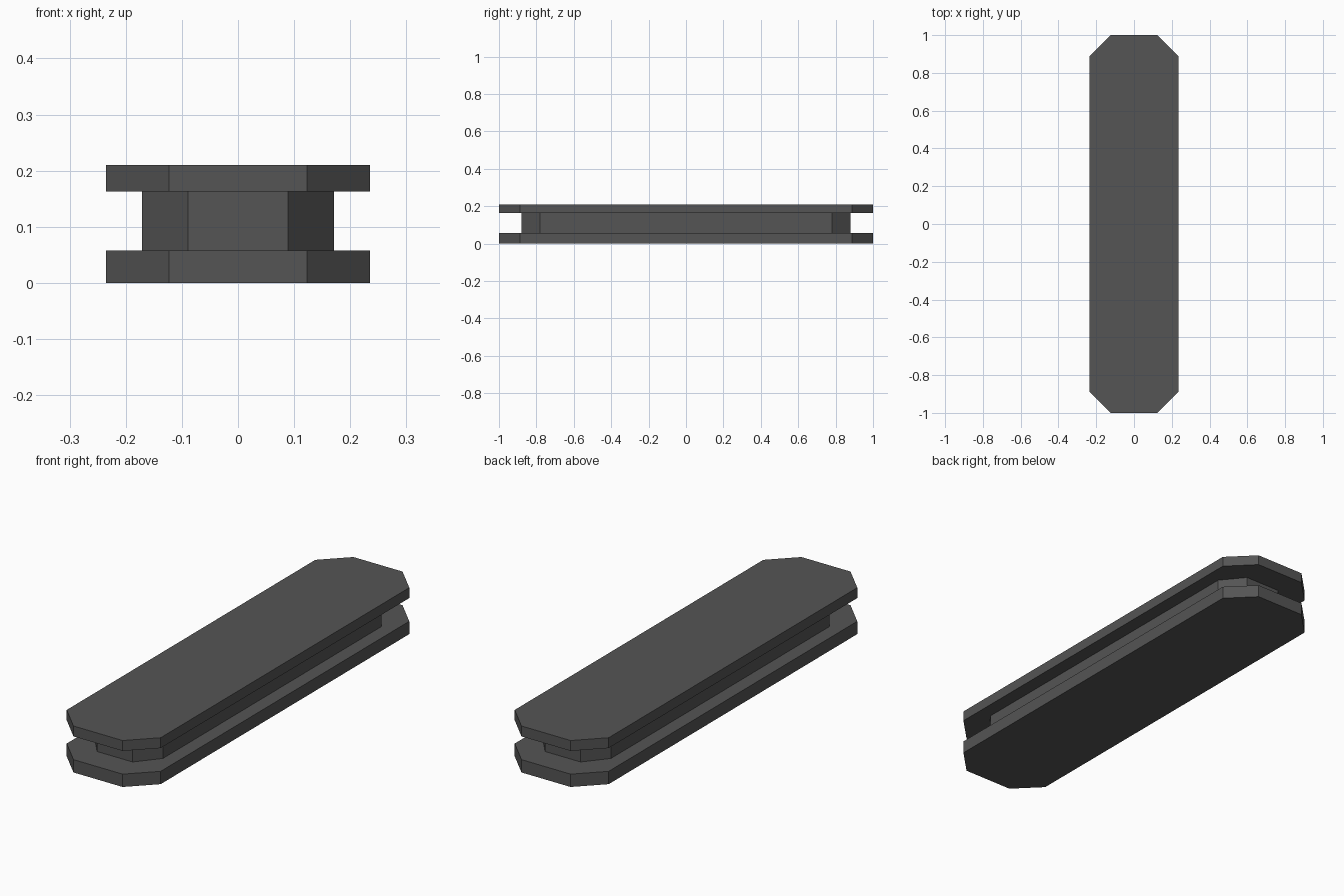
import bpy
import bmesh

cube = bpy.data.objects.get("Cube")
if cube:
    bpy.data.objects.remove(cube, do_unlink=True)

# Single dark grey finish
grey = bpy.data.materials.new("dark_grey")
grey.use_nodes = True
colour = (0.09, 0.09, 0.09, 1.0)
grey.diffuse_color = colour
grey.node_tree.nodes["Principled BSDF"].inputs["Base Color"].default_value = colour


def chamfered_slab(name, half_x, half_y, flat_x, flat_y, bottom, top):
    """Eight-sided slab: a rectangle with its four corners cut off."""
    quarter = [(half_x, flat_y), (flat_x, half_y)]
    left = quarter + [(-x, y) for x, y in reversed(quarter)]
    outline = left + [(-x, -y) for x, y in left]
    bm = bmesh.new()
    base = bm.faces.new([bm.verts.new((x, y, bottom)) for x, y in outline])
    result = bmesh.ops.extrude_face_region(bm, geom=[base], use_keep_orig=True)
    raised = [v for v in result["geom"] if isinstance(v, bmesh.types.BMVert)]
    bmesh.ops.translate(bm, verts=raised, vec=(0, 0, top - bottom))
    bmesh.ops.recalc_face_normals(bm, faces=bm.faces)
    mesh = bpy.data.meshes.new(name)
    bm.to_mesh(mesh)
    bm.free()
    mesh.materials.append(grey)
    obj = bpy.data.objects.new(name, mesh)
    bpy.context.collection.objects.link(obj)
    return obj


# Two wide plates with a narrower core between them
chamfered_slab("bottom_plate", 0.235, 1.0, 0.123, 0.888, 0.0, 0.058)
chamfered_slab("core", 0.171, 0.88, 0.089, 0.78, 0.058, 0.163)
chamfered_slab("top_plate", 0.235, 1.0, 0.123, 0.888, 0.163, 0.21)
